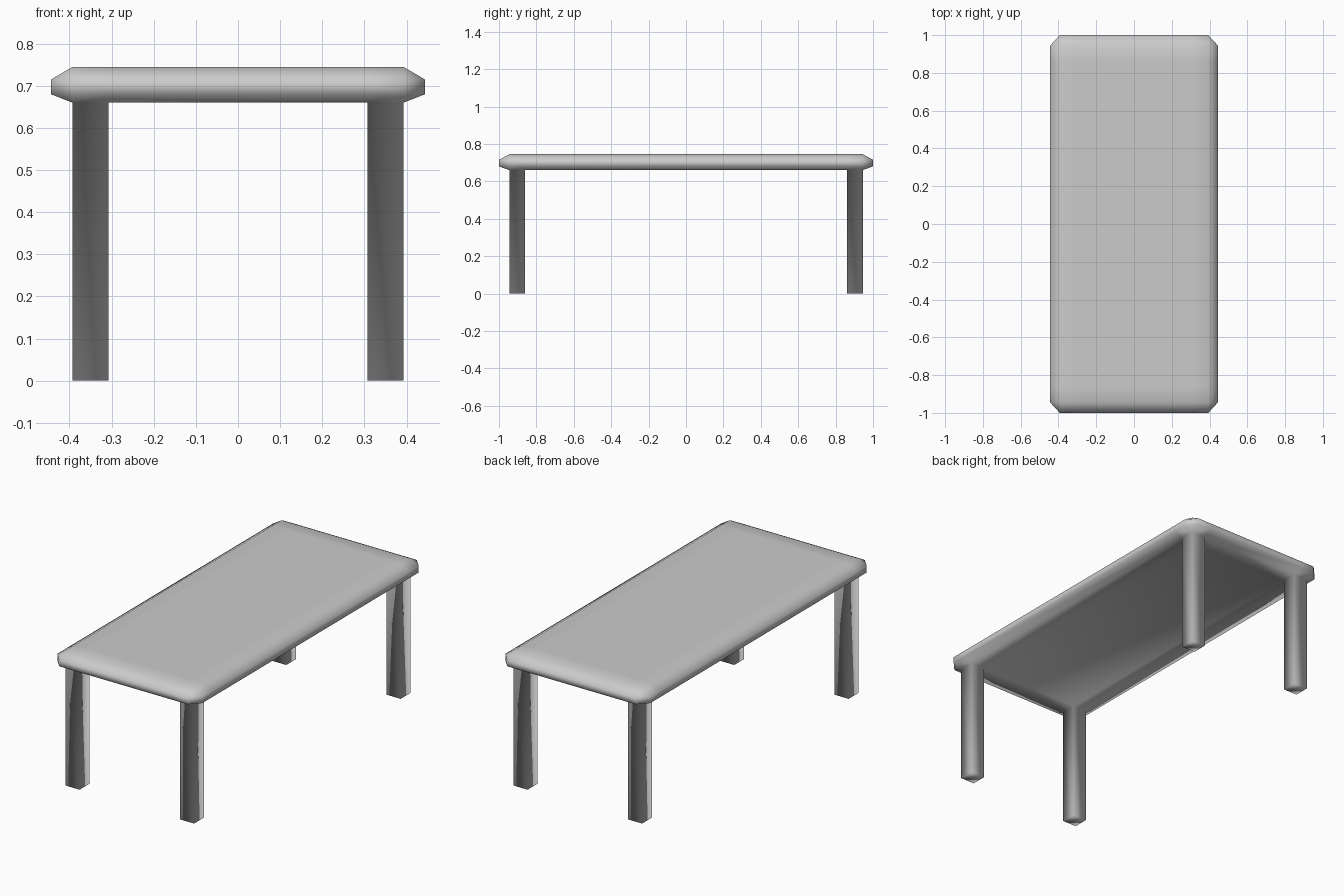
import bpy
import bmesh

if "Cube" in bpy.data.objects:
    bpy.data.objects.remove(bpy.data.objects["Cube"])

# Key dimensions
X = [-0.393, -0.307, 0.307, 0.393]      # cuts across the width
Y = [-0.945, -0.86, 0.86, 0.945]        # cuts along the length
OUT_X, OUT_Y = 0.444, 1.0               # outer edge of the table top
Z_TOP, Z_HI, Z_LO, Z_UNDER = 0.745, 0.715, 0.68, 0.66

bm = bmesh.new()
cache = {}


def v(x, y, z):
    key = (round(x, 4), round(y, 4), round(z, 4))
    if key not in cache:
        cache[key] = bm.verts.new(key)
    return cache[key]


def face(*pts):
    bm.faces.new([v(*p) for p in pts])


# Table top surface, underside and the four legs growing from its corners
for i in range(3):
    for j in range(3):
        cell = [(X[i], Y[j]), (X[i + 1], Y[j]),
                (X[i + 1], Y[j + 1]), (X[i], Y[j + 1])]
        face(*[(x, y, Z_TOP) for x, y in cell])
        is_leg = i != 1 and j != 1
        face(*[(x, y, 0 if is_leg else Z_UNDER) for x, y in cell])
        if is_leg:
            for k in range(4):
                a, b = cell[k], cell[(k + 1) % 4]
                face((*a, Z_UNDER), (*b, Z_UNDER), (*b, 0), (*a, 0))


# Sloped rim: upper slope, vertical band and lower slope
def rim(a, b, oa, ob):
    rows = [((*a, Z_TOP), (*b, Z_TOP)), ((*oa, Z_HI), (*ob, Z_HI)),
            ((*oa, Z_LO), (*ob, Z_LO)), ((*a, Z_UNDER), (*b, Z_UNDER))]
    for (p, q), (r, s) in zip(rows, rows[1:]):
        face(*((p, q, s, r) if p != q and r != s else
               (p, s, r) if p == q else (p, q, r)))


for s in (-1, 1):
    ex, ey = s * X[3], s * Y[3]
    for k in range(3):
        rim((ex, Y[k]), (ex, Y[k + 1]),
            (s * OUT_X, Y[k]), (s * OUT_X, Y[k + 1]))
        rim((X[k], ey), (X[k + 1], ey),
            (X[k], s * OUT_Y), (X[k + 1], s * OUT_Y))
    # Clipped corners
    for t in (-1, 1):
        c = (ex, t * Y[3])
        rim(c, c, (s * OUT_X, c[1]), (c[0], t * OUT_Y))

bmesh.ops.recalc_face_normals(bm, faces=bm.faces[:])
for f in bm.faces:
    f.smooth = True

mesh = bpy.data.meshes.new("table")
bm.to_mesh(mesh)
bm.free()
table = bpy.data.objects.new("table", mesh)
bpy.context.collection.objects.link(table)

# Plain grey finish
grey = bpy.data.materials.new("light_grey")
grey.diffuse_color = (0.6, 0.6, 0.6, 1)
grey.use_nodes = True
grey.node_tree.nodes["Principled BSDF"].inputs["Base Color"].default_value = grey.diffuse_color
mesh.materials.append(grey)
